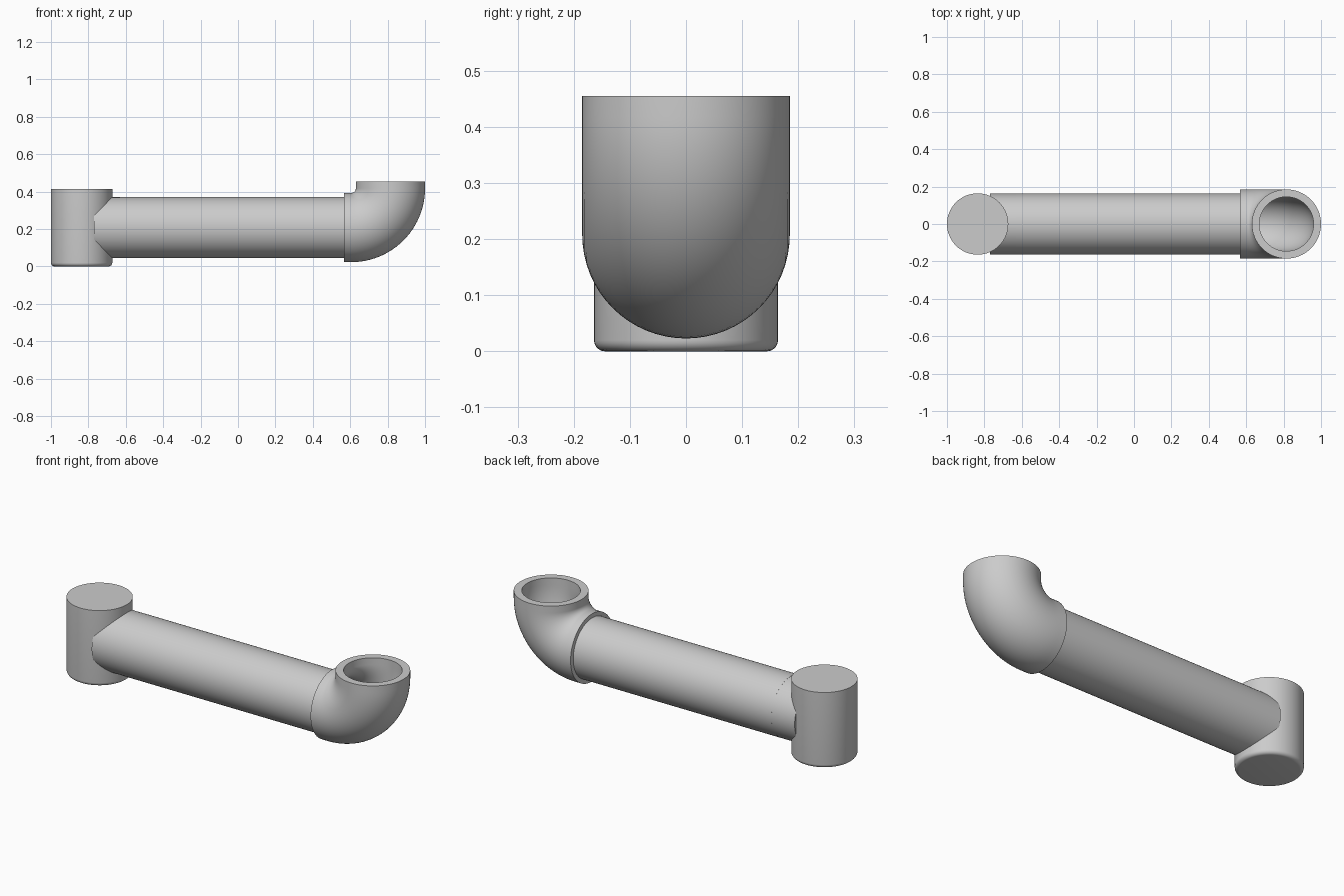
import bpy
import bmesh
from math import sin, cos, pi, radians
from mathutils import Vector

cube = bpy.data.objects.get("Cube")
if cube:
    bpy.data.objects.remove(cube, do_unlink=True)

SIDES = 64
AXIS_Z = 0.208       # height of the horizontal pipe axis
PIPE_R = 0.163
BORE_R = 0.145
ELBOW_R = 0.185
POST_X, POST_R = -0.836, 0.164
BEND = 0.21          # radius of the elbow centre line
LIP = 0.037          # straight length at each elbow mouth

grey = bpy.data.materials.new("plain grey")
grey.use_nodes = True
colour = (0.6, 0.6, 0.6, 1)
grey.diffuse_color = colour
grey.node_tree.nodes["Principled BSDF"].inputs["Base Color"].default_value = colour


def sweep(name, stations, loop=False):
    """Skin circles given as (x, z, tilt, radius); loop joins last to first."""
    bm = bmesh.new()
    rings = []
    for x, z, tilt, r in stations:
        up = Vector((-sin(tilt), 0, cos(tilt)))
        side = Vector((0, 1, 0))
        angles = [2 * pi * i / SIDES for i in range(SIDES)]
        rings.append([bm.verts.new(Vector((x, 0, z)) + r * (cos(a) * side + sin(a) * up))
                      for a in angles])
    pairs = list(zip(rings, rings[1:]))
    if loop:
        pairs.append((rings[-1], rings[0]))
    else:
        bm.faces.new(rings[0])
        bm.faces.new(rings[-1])
    for a, b in pairs:
        for i in range(SIDES):
            j = (i + 1) % SIDES
            bm.faces.new((a[i], a[j], b[j], b[i]))
    bmesh.ops.recalc_face_normals(bm, faces=bm.faces)
    mesh = bpy.data.meshes.new(name)
    bm.to_mesh(mesh)
    bm.free()
    mesh.materials.append(grey)
    obj = bpy.data.objects.new(name, mesh)
    bpy.context.collection.objects.link(obj)
    bpy.ops.object.select_all(action='DESELECT')
    obj.select_set(True)
    bpy.context.view_layer.objects.active = obj
    bpy.ops.object.shade_smooth_by_angle(angle=radians(35))
    return obj


def tube(name, x0, x1, r):
    """Straight hollow pipe along x."""
    sweep(name, [(x, AXIS_Z, 0, rad) for x, rad in
                 ((x0, r), (x1, r), (x1, BORE_R), (x0, BORE_R))], loop=True)


# Upright post with a rounded bottom edge
fillet = 0.02
post = []
for i in range(7):
    t = i / 6 * pi / 2
    post.append((POST_X, fillet * (1 - sin(pi / 2 - pi / 2 + t)), pi / 2,
                 POST_R - fillet * (1 - cos(t))))
post.reverse()
post.append((POST_X, 0.415, pi / 2, POST_R))
sweep("upright_post", post)

# Short branch stub and the main pipe
tube("branch_stub", -0.77, -0.63, PIPE_R - 0.0004)
tube("main_pipe", -0.63, 0.567, PIPE_R)

# Hollow elbow turning from +x to up
bend_x = 1 - ELBOW_R - BEND
bend_z = AXIS_Z + BEND
path = [(bend_x - LIP, AXIS_Z, 0)]
for i in range(25):
    t = i / 24 * pi / 2
    path.append((bend_x + BEND * sin(t), bend_z - BEND * cos(t), t))
path.append((bend_x + BEND, bend_z + LIP, pi / 2))
outer = [(*p, ELBOW_R) for p in path]
inner = [(*p, BORE_R) for p in reversed(path)]
sweep("elbow", outer + inner, loop=True)
